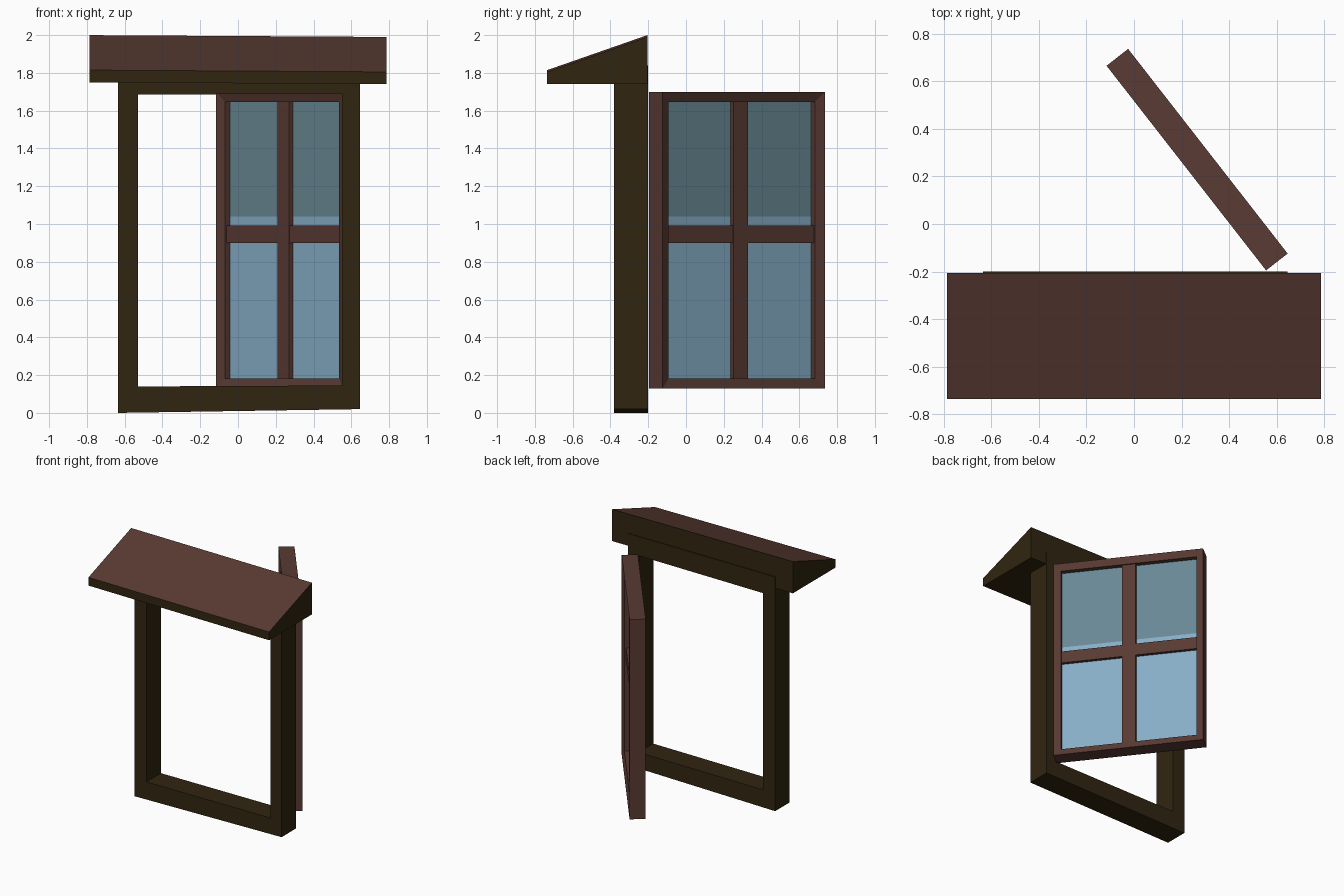
import bpy
import bmesh
from mathutils import Vector

cube = bpy.data.objects.get("Cube")
if cube:
    bpy.data.objects.remove(cube, do_unlink=True)


def material(name, rgb):
    m = bpy.data.materials.new(name)
    m.use_nodes = True
    m.diffuse_color = (*rgb, 1)
    m.node_tree.nodes["Principled BSDF"].inputs["Base Color"].default_value = (*rgb, 1)
    return m


dark_wood = material("dark wood", (0.030, 0.0185, 0.0055))
red_wood = material("red brown wood", (0.100, 0.043, 0.033))
light_glass = material("light blue glass", (0.24, 0.42, 0.57))
grey_glass = material("grey blue glass", (0.14, 0.245, 0.30))


def sweep(name, loops, mats, closed=False):
    """Bridge equal loops of points; either cap the ends or close into a ring."""
    bm = bmesh.new()
    rows = [[bm.verts.new(p) for p in loop] for loop in loops]
    n = len(rows[0])
    pairs = list(zip(rows, rows[1:] + rows[:1]))
    for a, b in (pairs if closed else pairs[:-1]):
        for i in range(n):
            j = (i + 1) % n
            bm.faces.new((a[i], a[j], b[j], b[i]))
    if not closed:
        bm.faces.new(rows[0])
        bm.faces.new(rows[-1])
    bmesh.ops.recalc_face_normals(bm, faces=bm.faces)
    mesh = bpy.data.meshes.new(name)
    bm.to_mesh(mesh)
    bm.free()
    for m in mats:
        mesh.materials.append(m)
    obj = bpy.data.objects.new(name, mesh)
    bpy.context.collection.objects.link(obj)
    return obj


# Fixed outer frame, slightly crooked at the sill
front, back = -0.38, -0.20
outer = [(-0.635, 0), (0.645, 0.02), (0.645, 1.84), (-0.635, 1.84)]
inner = [(-0.53, 0.14), (0.55, 0.145), (0.55, 1.69), (-0.53, 1.685)]
sweep("window_frame",
      [[(x, y, z) for x, z in loop] for loop, y in
       ((outer, front), (inner, front), (inner, back), (outer, back))],
      [dark_wood], closed=True)

# Sloping canopy: red upper face, dark sides
profile = [(-0.205, 1.745), (-0.735, 1.745), (-0.735, 1.81), (-0.205, 1.995)]
canopy = sweep("canopy",
               [[(x, y, z - 0.006 * x) for y, z in profile] for x in (-0.785, 0.785)],
               [dark_wood, red_wood])
for face in canopy.data.polygons:
    if face.normal.z > 0.5:
        face.material_index = 1

# Open sash: u runs from the hinge, v through the thickness
hinge = Vector((0.555, -0.195, 0))
along = Vector((-0.615, 0.789, 0))
across = Vector((0.789, 0.615, 0))
length, thick, low, high = 1.09, 0.115, 0.13, 1.70


def sash_point(u, v, z):
    return hinge + along * u + across * v + Vector((0, 0, z))


def sash_rect(u0, u1, z0, z1, v):
    return [sash_point(u, v, z) for u, z in ((u0, z0), (u1, z0), (u1, z1), (u0, z1))]


def sash_box(name, u0, u1, z0, z1, v0, v1, mat):
    return sweep(name, [sash_rect(u0, u1, z0, z1, v) for v in (v0, v1)], [mat])


# Mitred sash border with faces sloping in to the glass
section = [(0, 0), (0.053, 0.016), (0.053, thick - 0.016), (0, thick)]
sweep("sash_border",
      [sash_rect(i, length - i, low + i, high - i, v) for i, v in section],
      [red_wood], closed=True)

# Glazing bars
mid = length / 2
sash_box("upright_bar", mid - 0.049, mid + 0.049, 0.16, 1.67, 0.025, 0.09, red_wood)
sash_box("cross_bar", 0.03, length - 0.03, 0.90, 0.993, 0.028, 0.087, red_wood)

# Glass in two tones
sash_box("lower_glass", 0.03, length - 0.03, 0.16, 1.04, 0.052, 0.063, light_glass)
sash_box("upper_glass", 0.03, length - 0.03, 1.04, 1.67, 0.052, 0.063, grey_glass)
